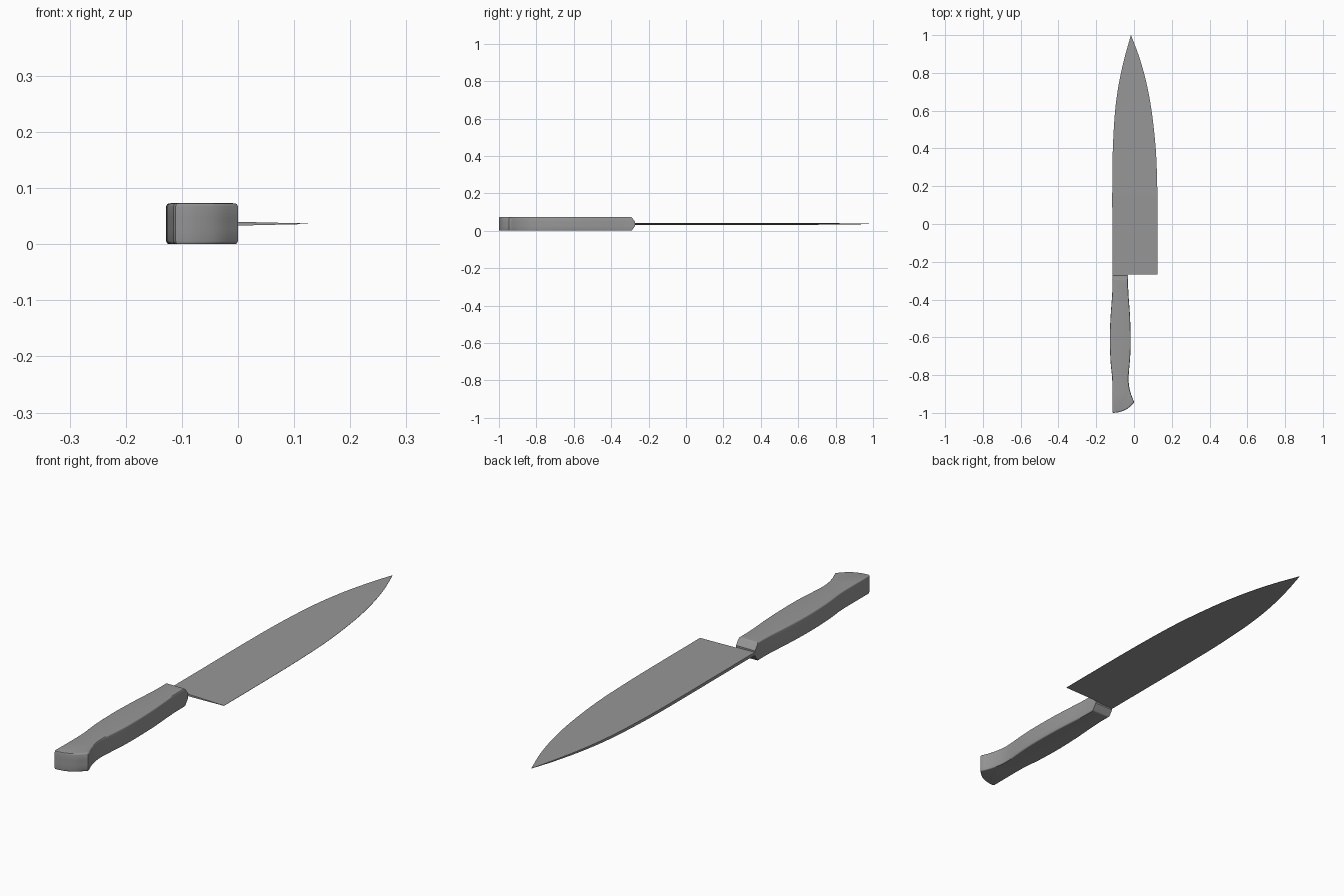
import bpy, bmesh
from mathutils import Vector

if "Cube" in bpy.data.objects:
    bpy.data.objects.remove(bpy.data.objects["Cube"])

ZC = 0.0365  # mid-height of the knife
GREY = bpy.data.materials.new("dark_grey")
GREY.diffuse_color = (0.31, 0.31, 0.31, 1)
GREY.use_nodes = True
GREY.node_tree.nodes["Principled BSDF"].inputs["Base Color"].default_value = GREY.diffuse_color


def spline(pts, n=4):
    """Catmull-Rom smoothing through a list of points."""
    p = [Vector(q) for q in pts]
    p = [2 * p[0] - p[1]] + p + [2 * p[-1] - p[-2]]
    out = []
    for a, b, c, d in zip(p, p[1:], p[2:], p[3:]):
        for k in range(n):
            t = k / n
            out.append(0.5 * (2 * b + (c - a) * t + (2 * a - 5 * b + 4 * c - d) * t**2
                              + (3 * b - a - 3 * c + d) * t**3))
    return out + [p[-2]]


def loft(name, rings, angle=0.6):
    """Skin matching closed rings and cap both ends."""
    bm = bmesh.new()
    vr = [[bm.verts.new(co) for co in r] for r in rings]
    n = len(vr[0])
    for a, b in zip(vr, vr[1:]):
        for i in range(n):
            j = (i + 1) % n
            bm.faces.new((a[i], a[j], b[j], b[i]))
    bm.faces.new(vr[0])
    bm.faces.new(vr[-1])
    bmesh.ops.remove_doubles(bm, verts=bm.verts, dist=1e-5)
    bmesh.ops.recalc_face_normals(bm, faces=bm.faces)
    me = bpy.data.meshes.new(name)
    bm.to_mesh(me)
    bm.free()
    me.materials.append(GREY)
    ob = bpy.data.objects.new(name, me)
    bpy.context.collection.objects.link(ob)
    bpy.ops.object.select_all(action='DESELECT')
    ob.select_set(True)
    bpy.context.view_layer.objects.active = ob
    bpy.ops.object.shade_smooth_by_angle(angle=angle)
    return ob


# Blade: wedge section from spine to cutting edge; (y, spine x, edge x)
stations = spline([(-0.267, -0.115, 0.125), (0.0, -0.115, 0.125), (0.2, -0.115, 0.123),
                   (0.4, -0.112, 0.115), (0.6, -0.100, 0.093), (0.75, -0.079, 0.065),
                   (0.88, -0.050, 0.029), (0.998, -0.017, -0.015)])
rings = []
for y, s, e in stations:
    h = 0.006 * ((e - s) / 0.24) ** 0.7
    rings.append([(s, y, ZC - h), (e, y, ZC - 0.0005), (e, y, ZC + 0.0005), (s, y, ZC + h)])
rings.append([(-0.016, 1.0, ZC + d) for d in (-0.0003, -0.0002, 0.0002, 0.0003)])
loft("blade", rings, 0.02)

# Handle: side outlines plus curved butt, stacked in layers with rounded edges
left = spline([(-0.115, -0.272), (-0.115, -0.36), (-0.124, -0.49), (-0.128, -0.61),
               (-0.124, -0.73), (-0.115, -0.83), (-0.115, -0.992)])
butt = spline([(-0.111, -1.0), (-0.075, -0.995), (-0.035, -0.978), (0.0, -0.946)])
right = spline([(0.0, -0.94), (-0.016, -0.90), (-0.027, -0.85), (-0.028, -0.80),
                (-0.020, -0.70), (-0.018, -0.61), (-0.021, -0.49), (-0.030, -0.36),
                (-0.031, -0.272)])
outline = left + butt + right
# half-height, inset, front limit: the front limit makes the chamfered nose
half = [(0.0105, 0, -0.272), (0.031, 0, -0.287), (0.0345, 0.0012, -0.290),
        (0.0360, 0.003, -0.292), (0.0365, 0.0065, -0.295)]
rings = []
for dz, inset, front in [(-d, i, f) for d, i, f in reversed(half)] + half:
    rings.append([(-0.07 + (x + 0.07) * (1 - inset / 0.05),
                   min(-0.63 + (y + 0.63) * (1 - inset / 0.6), front), ZC + dz)
                  for x, y in outline])
loft("handle", rings)

# Tang: joins the blade heel to the handle
corners = [(-0.114, -0.005), (-0.034, -0.003), (-0.034, 0.003), (-0.114, 0.005)]
loft("tang", [[(x, y, ZC + z) for x, z in corners] for y in (-0.32, -0.264)])
